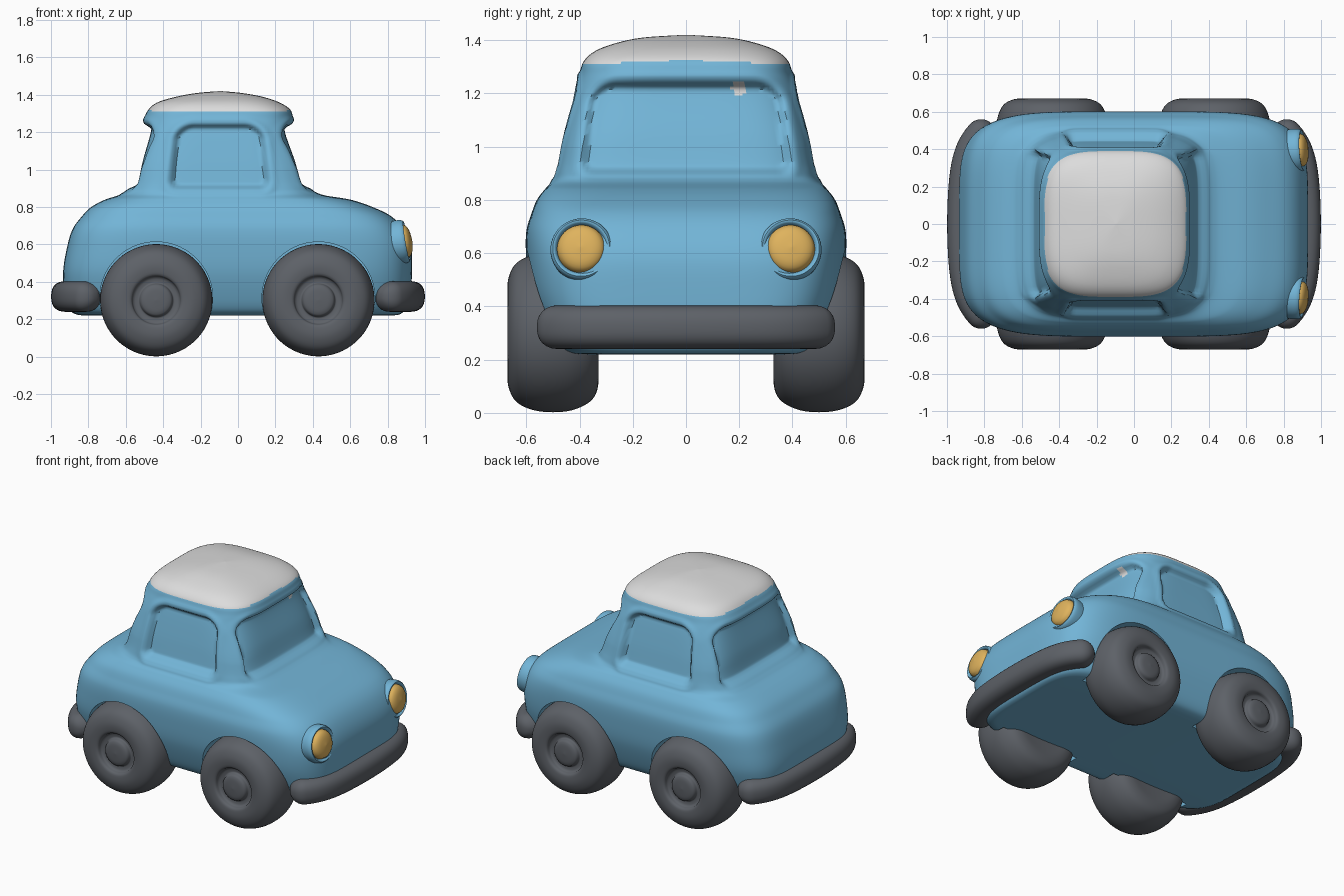
import bpy, bmesh, math
from mathutils import Vector

if "Cube" in bpy.data.objects:
    bpy.data.objects.remove(bpy.data.objects["Cube"], do_unlink=True)


def material(name, *rgb):
    m = bpy.data.materials.new(name)
    m.use_nodes = True
    m.diffuse_color = (*rgb, 1)
    m.node_tree.nodes["Principled BSDF"].inputs["Base Color"].default_value = (*rgb, 1)
    return m


BLUE = material("sky blue paint", .17, .46, .68)
WHITE = material("white roof paint", .72, .72, .72)
GREY = material("dark grey rubber", .11, .12, .137)
YELLOW = material("amber lens", .74, .45, .11)


def smooth(points, step):
    """Resample a smooth spline through the points."""
    p = [Vector(q) for q in points]
    p = [p[0]] + p + [p[-1]]
    out = []
    for a, b, c, d in zip(p, p[1:], p[2:], p[3:]):
        count = max(2, math.ceil((c - b).length / step))
        for i in range(count):
            t = i / count
            m0, m1 = (c - a) / 2, (d - b) / 2
            out.append(b + m0 * t + (3 * (c - b) - 2 * m0 - m1) * t ** 2
                       + (2 * (b - c) + m0 + m1) * t ** 3)
    return out + [p[-1]]


def oval(n, count):
    """Unit rounded-square outline, evenly spread by angle."""
    for i in range(count):
        a = math.tau * (i + .5) / count
        c, s = math.cos(a), math.sin(a)
        r = (abs(c) ** n + abs(s) ** n) ** (-1 / n)
        yield c * r, s * r


def shade(ob):
    bpy.ops.object.select_all(action='DESELECT')
    ob.select_set(True)
    bpy.context.view_layer.objects.active = ob
    bpy.ops.object.shade_smooth_by_angle(angle=math.radians(50))


def skin(name, rings, mats, rule=None):
    """Join a stack of closed rings into one smooth solid."""
    bm = bmesh.new()
    rows = [[bm.verts.new(v) for v in ring] for ring in rings]
    for lo, hi in zip(rows, rows[1:]):
        for i in range(len(lo)):
            bm.faces.new((lo[i - 1], lo[i], hi[i], hi[i - 1]))
    bm.faces.new(rows[0])
    bm.faces.new(rows[-1])
    bmesh.ops.recalc_face_normals(bm, faces=bm.faces)
    if rule:
        for f in bm.faces:
            f.material_index = rule(f.calc_center_median())
    mesh = bpy.data.meshes.new(name)
    bm.to_mesh(mesh)
    bm.free()
    ob = bpy.data.objects.new(name, mesh)
    bpy.context.collection.objects.link(ob)
    for m in mats:
        mesh.materials.append(m)
    shade(ob)
    return ob


def lathe(name, profile, mat, place, axis):
    """Spin a (radius, height) profile and point it along an axis."""
    rings = [[(x * max(p.x, .001), y * max(p.x, .001), p.y) for x, y in oval(2, 64)]
             for p in smooth(profile, .015)]
    ob = skin(name, rings, [mat])
    ob.location = place
    ob.rotation_euler = Vector(axis).to_track_quat('Z', 'Y').to_euler()
    return ob


# Window recesses pressed into the cabin, with a soft raised rim
def window_press(u, z, half_low, half_high):
    t = (z - .89) / .36
    half = half_low + (half_high - half_low) * t
    r = .05 + .06 * min(max(t, 0), 1)
    qx, qz = abs(u) - half + r, abs(z - 1.07) - .18 + r
    d = math.hypot(max(qx, 0), max(qz, 0)) + min(max(qx, qz), 0) - r
    k = min(max(-d / .035, 0), 1)
    rim = .008 * math.exp(-((d - .018) / .016) ** 2)
    return rim - .042 * k * k * (3 - 2 * k)


# Body: height, rear end, front end, half width
sections = [
    (.22, -.80, .80, .42), (.225, -.86, .86, .47), (.25, -.9, .89, .51),
    (.32, -.925, .92, .545), (.45, -.935, .93, .585), (.58, -.915, .925, .6),
    (.68, -.885, .885, .6), (.75, -.835, .82, .58), (.8, -.785, .72, .56),
    (.84, -.71, .6, .53), (.87, -.62, .43, .5), (.92, -.58, .385, .485),
    (1.05, -.55, .345, .46), (1.2, -.508, .293, .425), (1.27, -.5, .292, .4),
    (1.32, -.48, .28, .385), (1.36, -.43, .22, .34), (1.39, -.33, .13, .26),
    (1.41, -.22, .02, .16), (1.42, -.1, -.09, .005)]
body_rings = []
for z, back, front, w in smooth(sections, .012):
    ring = []
    mid, half = (back + front) / 2, (front - back) / 2
    for ux, uy in oval(5 - 1.8 * min(max((z - 1) / .4, 0), 1), 208):
        x, y = mid + half * ux, w * uy
        if .8 < z < 1.32:
            if abs(ux) > .7:
                x += window_press(y, z, .405, .365) * math.copysign(1, ux)
            if abs(uy) > .7:
                y += window_press(x + .1, z, .275, .24) * math.copysign(1, uy)
        ring.append((x, y, z))
    body_rings.append(ring)


def body_paint(c):
    fleck = c.x > 0 and math.hypot(c.y - .2, c.z - 1.22) < .028
    return 1 if c.z + .04 * abs(c.y) > 1.325 or fleck else 0


body = skin("car_body", body_rings, [BLUE, WHITE], body_paint)

# Bumpers: curved bars with round ends
R = .082
path = []
for i in range(-24, 25):
    s = i / 24
    tangent = Vector((-(.08 * s + .36 * s ** 5), .48)).normalized()
    path.append((Vector((.917 - .04 * s ** 2 - .06 * s ** 6, .478 * s)), tangent, 1))
caps = [math.radians(a) for a in range(10, 90, 10)]
p, t, _ = path[0]
q, u, _ = path[-1]
path = ([(p - t * R * math.sin(a), t, math.cos(a)) for a in reversed(caps)] + path
        + [(q + u * R * math.sin(a), u, math.cos(a)) for a in caps])
for side, name in ((1, "front_bumper"), (-1, "rear_bumper")):
    skin(name, [[(side * (p.x + t.y * R * k * a), p.y - t.x * R * k * a, .322 + R * k * b)
                 for a, b in oval(2.5, 32)] for p, t, k in path], [GREY])

# Wheels: rounded tyre, dished rim and hub cap, each in a cut wheel well
tyre = [(0, -.16), (.12, -.168), (.2, -.17), (.255, -.145), (.29, -.08), (.3, 0),
        (.29, .08), (.258, .14), (.2, .168), (.145, .168), (.13, .158), (.124, .138),
        (.1, .132), (.09, .135), (.083, .155), (.06, .165), (0, .17)]
well = [(.302, -.13), (.302, .25)]
for end, x in (("front", .43), ("rear", -.437)):
    for side, name in ((1, "left"), (-1, "right")):
        lathe(f"{end}_{name}_wheel", tyre, GREY, (x, side * .5, .302), (0, side, 0))
        cutter = lathe("well_cutter", well, BLUE, (x, side * .5, .312), (0, side, 0))
        cutter.hide_render = True
        cut = body.modifiers.new("wheel_well", 'BOOLEAN')
        cut.object, cut.operation, cut.solver = cutter, 'DIFFERENCE', 'EXACT'
        bpy.context.view_layer.update()
        bpy.context.view_layer.objects.active = body
        bpy.ops.object.modifier_apply(modifier=cut.name)
        bpy.data.objects.remove(cutter, do_unlink=True)
shade(body)

# Headlights: raised housing and domed lens
housing = [(.112, -.11), (.118, -.04), (.116, -.005), (.107, .01), (.097, .005), (.09, -.01)]
lens = [(.09, -.02), (.092, 0), (.083, .027), (.055, .044), (0, .052)]
for side, name in ((1, "left"), (-1, "right")):
    axis = (1, side * .07, .17)
    lathe(f"{name}_headlight_housing", housing, BLUE, (.892, side * .393, .617), axis)
    lathe(f"{name}_headlight_lens", lens, YELLOW, (.88, side * .393, .615), axis)
